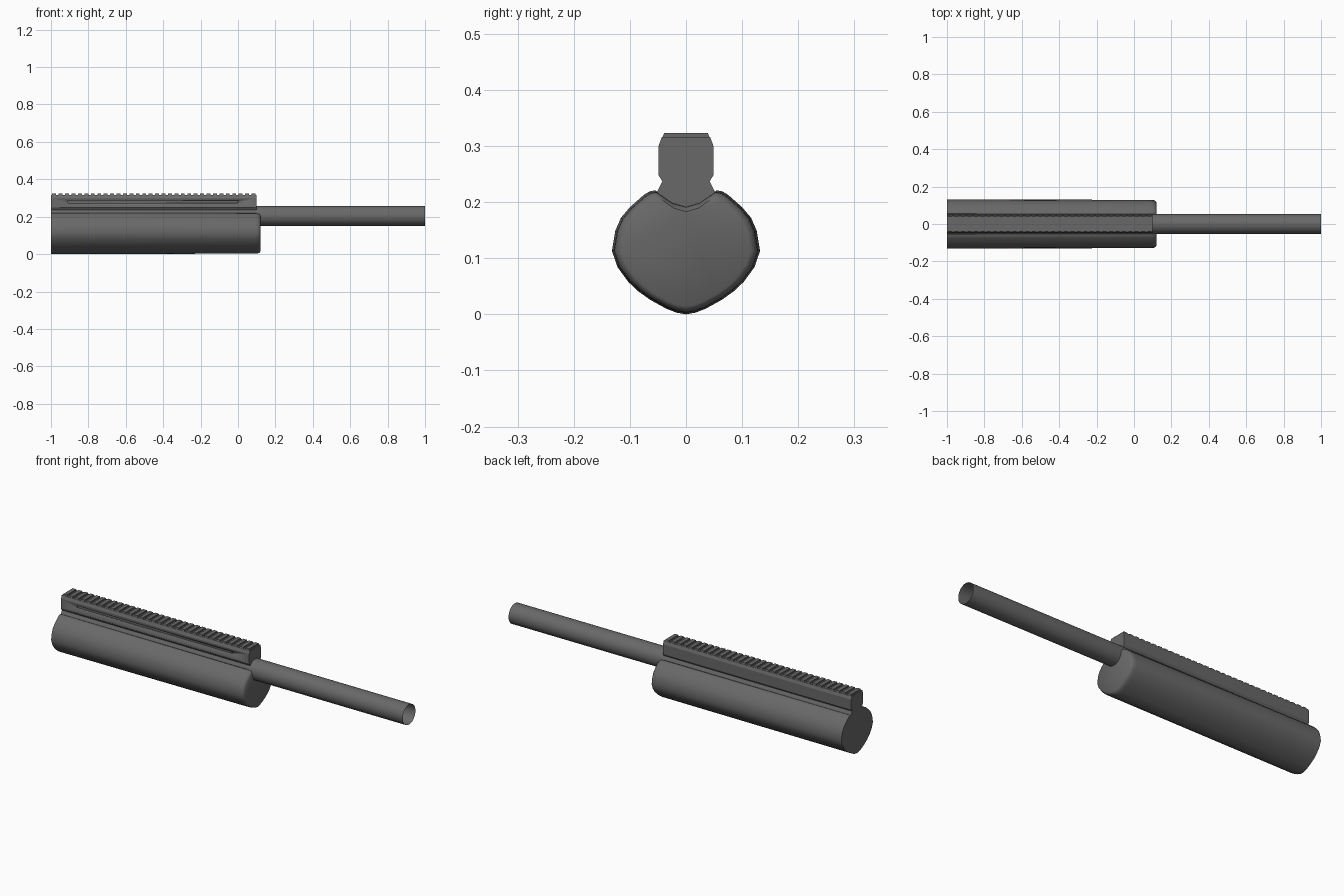
import bpy, bmesh, math

if "Cube" in bpy.data.objects:
    bpy.data.objects.remove(bpy.data.objects["Cube"], do_unlink=True)

GREY = (0.14, 0.14, 0.14, 1)
metal = bpy.data.materials.new("dark grey")
metal.use_nodes = True
metal.diffuse_color = GREY
metal.node_tree.nodes["Principled BSDF"].inputs["Base Color"].default_value = GREY


def finish(name, bm, angle=35):
    bmesh.ops.recalc_face_normals(bm, faces=bm.faces)
    mesh = bpy.data.meshes.new(name)
    bm.to_mesh(mesh)
    bm.free()
    mesh.materials.append(metal)
    ob = bpy.data.objects.new(name, mesh)
    bpy.context.collection.objects.link(ob)
    bpy.ops.object.select_all(action='DESELECT')
    ob.select_set(True)
    bpy.context.view_layer.objects.active = ob
    bpy.ops.object.shade_smooth_by_angle(angle=math.radians(angle))
    return ob


def loft(bm, sections, caps=True):
    """Skin a list of (x, [(y, z), ...]) sections."""
    rings = [[bm.verts.new((x, y, z)) for y, z in pts] for x, pts in sections]
    n = len(rings[0])
    for a, b in zip(rings, rings[1:]):
        for i in range(n):
            j = (i + 1) % n
            bm.faces.new((a[i], a[j], b[j], b[i]))
    if caps:
        bm.faces.new(rings[0])
        bm.faces.new(rings[-1])


def mirrored(half):
    """Close a half outline that starts and ends on the centre line."""
    return half + [(-y, z) for y, z in half[-2:0:-1]]


# Handguard: rounded section with a barrel channel on top and a soft front edge
half = [(0, 0), (.017, .003), (.035, .010), (.064, .026), (.085, .041), (.103, .058),
        (.122, .084), (.132, .113), (.126, .149), (.116, .172), (.1, .191),
        (.075, .213), (.065, .219), (.055, .221), (.045, .215), (.025, .201), (0, .194)]
outline = mirrored(half)


def shrink(s):
    return [(y * s, .11 + (z - .11) * s) for y, z in outline]


bm = bmesh.new()
loft(bm, [(-1, outline), (.09, shrink(.975)), (.105, shrink(.965)),
          (.115, shrink(.93)), (.12, shrink(.87))])
finish("handguard", bm, 40)

# Barrel: open tube
SIDES = 32
circle = [(.053 * math.cos(2 * math.pi * i / SIDES),
           .204 + .053 * math.sin(2 * math.pi * i / SIDES)) for i in range(SIDES)]
bm = bmesh.new()
loft(bm, [(.09, circle), (1, circle)], caps=False)
finish("barrel", bm)

# Rail body, with a foot flaring into the channel
rail = mirrored([(0, .19), (.048, .205), (.051, .219), (.042, .237), (.049, .248),
                 (.049, .3), (.043, .316), (0, .316)])
bm = bmesh.new()
loft(bm, [(-1, rail), (.1, rail)])
body = finish("rail_body", bm, 20)

# Long recess in the front side of the rail
bm = bmesh.new()
bmesh.ops.create_cube(bm, size=1)
for v in bm.verts:
    v.co = (-.455 + v.co.x * .91, -.05 + v.co.y * .02, .28 + v.co.z * .014)
cutter = finish("slot_cutter", bm)
cutter.hide_render = True
cut = body.modifiers.new("slot", 'BOOLEAN')
cut.operation = 'DIFFERENCE'
cut.object = cutter
bpy.context.view_layer.objects.active = body
bpy.ops.object.modifier_apply(modifier=cut.name)
bpy.data.objects.remove(cutter, do_unlink=True)

# Teeth along the top of the rail
COUNT = 32
pitch = 1.1 / COUNT
tooth = [(-.042, .315), (.042, .315), (.039, .323), (-.039, .323)]
bm = bmesh.new()
for i in range(COUNT):
    x = -1 + i * pitch + pitch * .2
    loft(bm, [(x, tooth), (x + pitch * .6, tooth)])
finish("rail_teeth", bm, 20)
